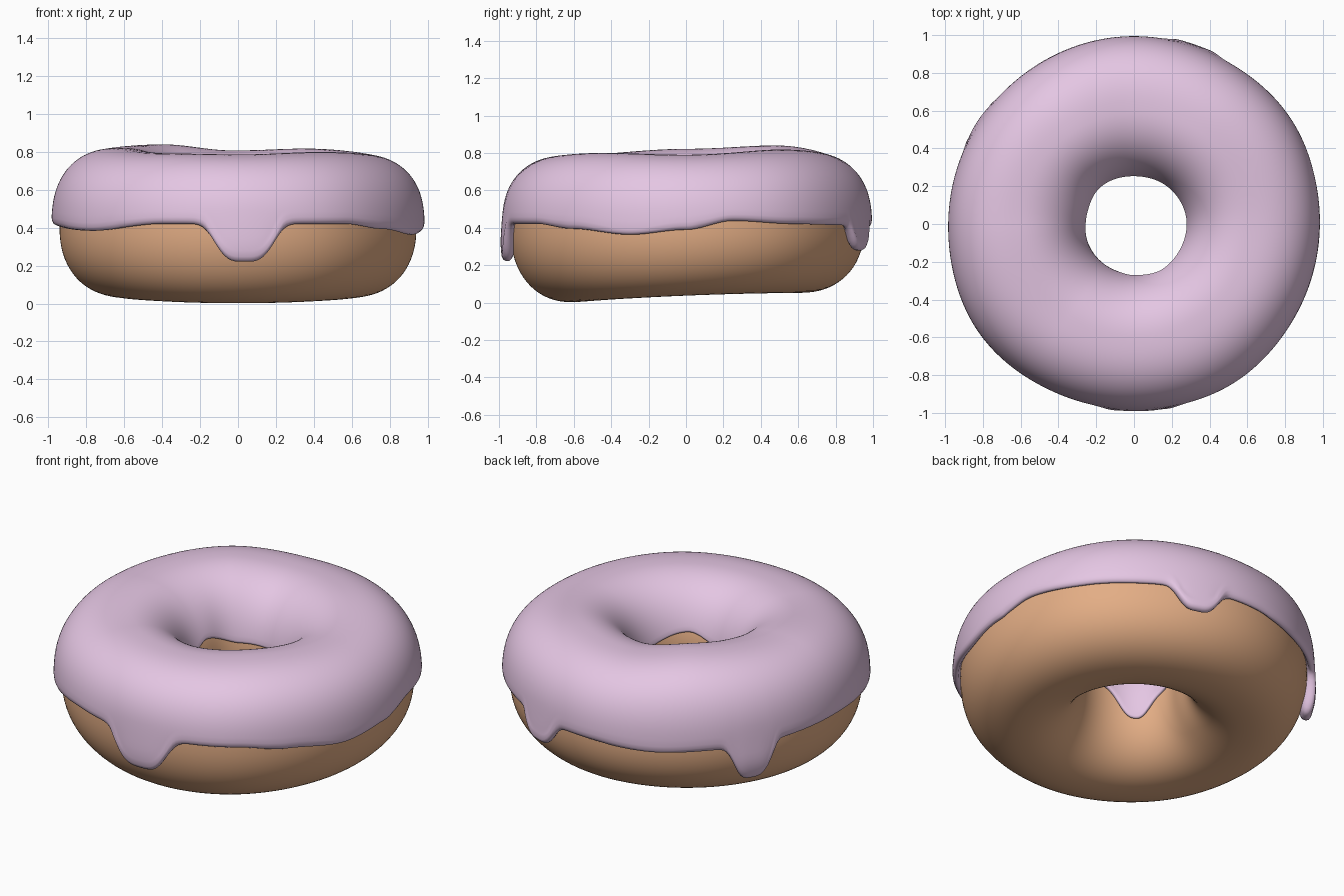
import bpy, bmesh, math

if "Cube" in bpy.data.objects:
    bpy.data.objects.remove(bpy.data.objects["Cube"])

N = 360              # columns around the ring
R, ZC = 0.61, 0.40


def spow(v, p):
    return math.copysign(abs(v) ** p, v)


def adiff(a, b):
    return (a - b + 180) % 360 - 180


def bump(az, centre, width, p=2):
    return math.exp(-(abs(adiff(az, centre)) / width) ** p)


def ease(t):
    t = min(1, max(0, t))
    return t * t * (3 - 2 * t)


def smooth_knots(az, knots):
    """Periodic cosine interpolation of (angle, value) pairs."""
    az %= 360
    ks = knots + [(knots[0][0] + 360, knots[0][1])]
    for (a0, v0), (a1, v1) in zip(ks, ks[1:]):
        if a0 <= az <= a1:
            return v0 + (v1 - v0) * ease((az - a0) / (a1 - a0))


# hand-shaped heights of the dough
TOP = [(0, .75), (55, .778), (92, .768), (130, .80), (180, .782),
       (235, .752), (270, .747), (315, .76)]


def top(az):
    return smooth_knots(az, TOP)


def bottom(az):
    a = math.radians(az)
    return 0.032 + 0.025 * math.sin(a) + 0.005 * math.cos(2 * a)


def exponent(c, s):
    return 2.2 + (0.3 if c > 0 and s > 0 else 0)


def point(az, phi, off):
    """Point on the dough cross-section, pushed outward by off."""
    c, s = math.cos(phi), math.sin(phi)
    if c > 0:
        wide = 0.33 + 0.012 * bump(az, 90, 30) + 0.018 * bump(az, 35, 22)
        wide += 0.02 * bump(az, 215, 22) + 0.012 * bump(az, 302, 18)
    else:
        wide = 0.322 + 0.026 * bump(az, 165, 22) + 0.016 * bump(az, 90, 35)
        wide -= 0.01 * bump(az, 0, 30)
    high = top(az) - ZC if s > 0 else ZC - bottom(az)
    p = 2 / exponent(c, s)
    r = R + (wide + off) * spow(c, p)
    z = ZC + (high + off) * spow(s, p)
    a = math.radians(az)
    return (r * math.cos(a), r * math.sin(a), z)


def angle_at(az, z, side):
    """Section angle at which the dough has height z (side 1 outer, -1 hole)."""
    high = top(az) - ZC if z > ZC else ZC - bottom(az)
    s = (z - ZC) / high
    return math.asin(spow(max(-1, min(1, s)), exponent(side, s) / 2))


# lower edge of the icing, outside and inside the hole
OUTER = [(0, .39), (15, .435), (35, .42), (51, .415), (85, .405), (115, .385),
         (135, .395), (180, .415), (219, .385), (246, .42), (272, .42),
         (305, .42), (321, .395), (342, .365)]
INNER = [(0, .46), (60, .46), (122, .465), (165, .52), (200, .43), (270, .47),
         (302, .52)]
DRIPS = [(272, .185, 10.3), (147, .18, 7), (71, .12, 7.5)]   # angle, drop, width


def icing_column(az):
    drip = sum(bump(az, c, w, 4) for c, d, w in DRIPS)
    z_out = smooth_knots(az, OUTER) - sum(d * bump(az, c, w, 3.6) for c, d, w in DRIPS)
    z_in = smooth_knots(az, INNER) - 0.15 * bump(az, 230, 22, 2.5)
    p_out = angle_at(az, z_out, 1)
    p_in = math.pi - angle_at(az, z_in, -1)
    d_out, d_in = 0.043 + 0.018 * drip, 0.024
    lip_o, lip_i = d_out / 0.7, d_in / 0.7
    col = []
    for k in range(7):                                   # rounded outer lip
        a = math.pi * (1 - k / 6)
        off = d_out / 2 * (1 + math.cos(a)) - (0.01 if k == 0 else 0)
        col.append(point(az, p_out + lip_o * (1 - math.sin(a)), off))
    s, e = p_out + lip_o, p_in - lip_i
    for k in range(1, 48):                               # main coat
        phi = s + (e - s) * k / 48
        off = d_out + (0.043 - d_out) * ease((phi + 0.35) / 0.5)
        off += (0.04 - off) * ease((phi - 0.2) / 0.8)
        off += (d_in - off) * ease((phi - 1.6) / 1.3)
        col.append(point(az, phi, off))
    for k in range(7):                                   # rounded inner lip
        a = math.pi * k / 6
        off = d_in / 2 * (1 + math.cos(a)) - (0.01 if k == 6 else 0)
        col.append(point(az, p_in - lip_i * (1 - math.sin(a)), off))
    return col


def dough_column(az):
    return [point(az, 2 * math.pi * k / 72, 0) for k in range(72)]


def build(name, column, closed, colour):
    bm = bmesh.new()
    cols = [[bm.verts.new(p) for p in column(360 * i / N)] for i in range(N)]
    m = len(cols[0])
    for i in range(N):
        a, b = cols[i], cols[(i + 1) % N]
        for j in range(m if closed else m - 1):
            k = (j + 1) % m
            bm.faces.new((a[j], b[j], b[k], a[k])).smooth = True
    me = bpy.data.meshes.new(name)
    bm.to_mesh(me)
    bm.free()
    mat = bpy.data.materials.new(name + "_colour")
    mat.diffuse_color = (*colour, 1)
    mat.use_nodes = True
    mat.node_tree.nodes["Principled BSDF"].inputs["Base Color"].default_value = mat.diffuse_color
    me.materials.append(mat)
    ob = bpy.data.objects.new(name, me)
    bpy.context.collection.objects.link(ob)
    return ob


build("dough", dough_column, True, (0.77, 0.42, 0.235))
build("icing", icing_column, False, (0.78, 0.565, 0.77))
